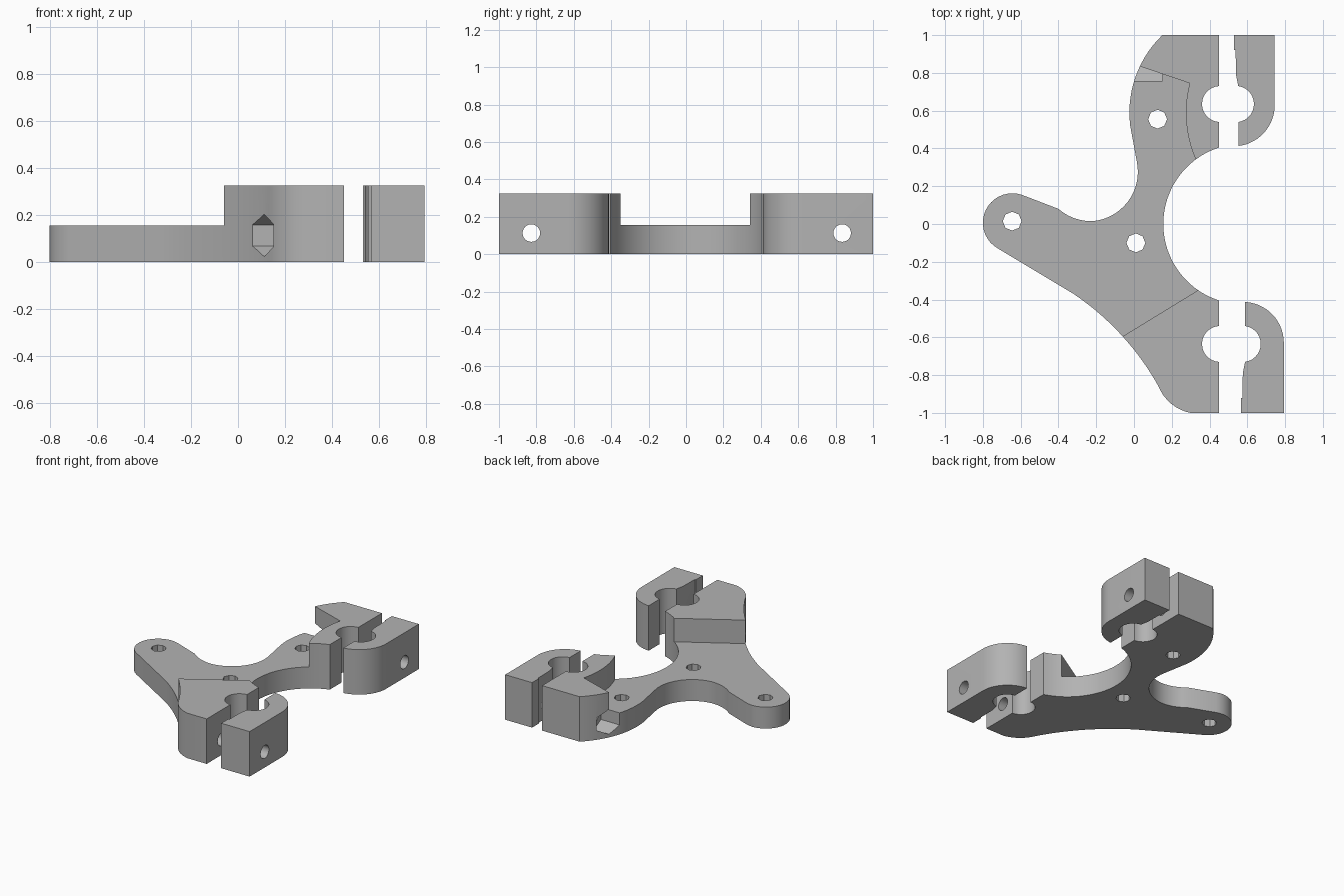
import bpy, bmesh, math
from mathutils import Vector, Matrix

if "Cube" in bpy.data.objects:
    bpy.data.objects.remove(bpy.data.objects["Cube"])

TOP, PLATE, BOLT_Z = 0.325, 0.155, 0.113

grey = bpy.data.materials.new("plain grey")
grey.use_nodes = True
grey.diffuse_color = (0.45, 0.45, 0.45, 1)
grey.node_tree.nodes["Principled BSDF"].inputs["Base Color"].default_value = grey.diffuse_color


def arc(p0, pm, p1, n=14):
    """Points on the circular arc from p0 through pm to p1."""
    a, b, c = (Vector(p) for p in (p0, pm, p1))
    d = 2 * (a.x * (b.y - c.y) + b.x * (c.y - a.y) + c.x * (a.y - b.y))
    ux = (a.dot(a) * (b.y - c.y) + b.dot(b) * (c.y - a.y) + c.dot(c) * (a.y - b.y)) / d
    uy = (a.dot(a) * (c.x - b.x) + b.dot(b) * (a.x - c.x) + c.dot(c) * (b.x - a.x)) / d
    o = Vector((ux, uy))
    ang = [math.atan2(p.y - uy, p.x - ux) for p in (a, b, c)]
    turn = 2 * math.pi
    sweep, mid = (ang[2] - ang[0]) % turn, (ang[1] - ang[0]) % turn
    if mid > sweep:
        sweep -= turn
    r = (a - o).length
    return [(ux + r * math.cos(ang[0] + sweep * i / n),
             uy + r * math.sin(ang[0] + sweep * i / n)) for i in range(n + 1)]


def to_object(name, bm):
    bmesh.ops.recalc_face_normals(bm, faces=bm.faces)
    mesh = bpy.data.meshes.new(name)
    bm.to_mesh(mesh)
    bm.free()
    mesh.materials.append(grey)
    obj = bpy.data.objects.new(name, mesh)
    bpy.context.collection.objects.link(obj)
    return obj


def prism(name, points, z0, z1):
    bm = bmesh.new()
    face = bm.faces.new([bm.verts.new((x, y, z0)) for x, y in points])
    new = bmesh.ops.extrude_face_region(bm, geom=[face])["geom"]
    bmesh.ops.translate(bm, vec=(0, 0, z1 - z0),
                        verts=[v for v in new if isinstance(v, bmesh.types.BMVert)])
    bmesh.ops.remove_doubles(bm, verts=bm.verts, dist=0.0005)
    return to_object(name, bm)


def rod(name, sides, radius, length, centre, matrix=Matrix()):
    bm = bmesh.new()
    bmesh.ops.create_cone(bm, cap_ends=True, segments=sides, radius1=radius,
                          radius2=radius, depth=length,
                          matrix=Matrix.Translation(centre) @ matrix)
    return to_object(name, bm)


def cut(obj, cutters):
    bpy.context.view_layer.objects.active = obj
    for cutter in cutters:
        mod = obj.modifiers.new("cut", "BOOLEAN")
        mod.operation, mod.solver, mod.object = "DIFFERENCE", "EXACT", cutter
        bpy.ops.object.modifier_apply(modifier=mod.name)


def smooth(obj):
    bpy.ops.object.select_all(action="DESELECT")
    obj.select_set(True)
    bpy.context.view_layer.objects.active = obj
    bpy.ops.object.shade_smooth_by_angle(angle=math.radians(25))


# Main bracket outline
outline = [(0.45, 1)]
outline += arc((0.15, 1), (0.01, 0.785), (-0.02, 0.52))
outline += arc((0.015, 0.33), (-0.035, 0.115), (-0.22, 0.015))
outline += arc((-0.22, 0.015), (-0.32, 0.032), (-0.4, 0.08), 6)[1:]
outline += arc((-0.59, 0.153), (-0.8, 0.0), (-0.72, -0.13), 18)
outline += arc((-0.32, -0.37), (-0.06, -0.595), (0.13, -0.86))
outline += arc((0.13, -0.86), (0.195, -0.95), (0.3, -1), 8)[1:]
outline += [(0.45, -1)]
outline += arc((0.45, -0.73), (0.36, -0.635), (0.45, -0.54))
outline += arc((0.45, -0.405), (0.155, 0), (0.45, 0.405), 30)
outline += arc((0.45, 0.54), (0.36, 0.635), (0.45, 0.73))
bracket = prism("bracket_body", outline, 0, TOP)

# Space above the thin plate between the two raised blocks
step = [(-0.9, -1.11), (-0.06, -0.595), (0.34, -0.35), (0.42, -0.301), (0.42, 0.3)]
step += arc((0.325, 0.345), (0.275, 0.6), (0.295, 0.745), 10)
step += [(0.03, 0.835), (-0.9, 1.151)]
cutters = [prism("step_cutter", step, PLATE, 0.5)]

# Mounting holes in the plate
for x, y in ((0.125, 0.555), (-0.645, 0.015), (0.01, -0.1)):
    cutters.append(rod("mount_hole_cutter", 8, 0.05, 1, (x, y, 0)))

# Bolt holes along x, with hexagonal nut pockets on the outer side
along_x = Matrix.Rotation(math.pi / 2, 4, "Y")
bolts = []
for y in (-0.827, 0.835):
    bolts.append(rod("bolt_cutter", 24, 0.047, 1.2, (0.5, y, BOLT_Z), along_x))
    cutters.append(rod("nut_cutter", 6, 0.09, 0.6, (-0.15, y, BOLT_Z),
                       along_x @ Matrix.Rotation(math.pi / 2, 4, "Z")))
cut(bracket, cutters + bolts)
smooth(bracket)


# Loose clamp jaws, one at each end
def jaw(name, side, x_in, x_out, bolt):
    shape = [(x_in, 1), (x_out, 1)]
    shape += arc((x_out, 0.625), (x_out - 0.062, 0.477), (x_in + 0.022, 0.413))
    shape += arc((x_in + 0.022, 0.54), (x_in + 0.105, 0.635), (x_in + 0.022, 0.73))
    shape += [(x_in + 0.01, 0.79), (x_in + 0.008, 0.92), (x_in, 0.92)]
    obj = prism(name, [(x, side * y) for x, y in shape], 0, TOP)
    cut(obj, [bolt])
    smooth(obj)


jaw("back_clamp_jaw", 1, 0.53, 0.745, bolts[1])
jaw("front_clamp_jaw", -1, 0.566, 0.793, bolts[0])

for cutter in cutters + bolts:
    bpy.data.objects.remove(cutter)
